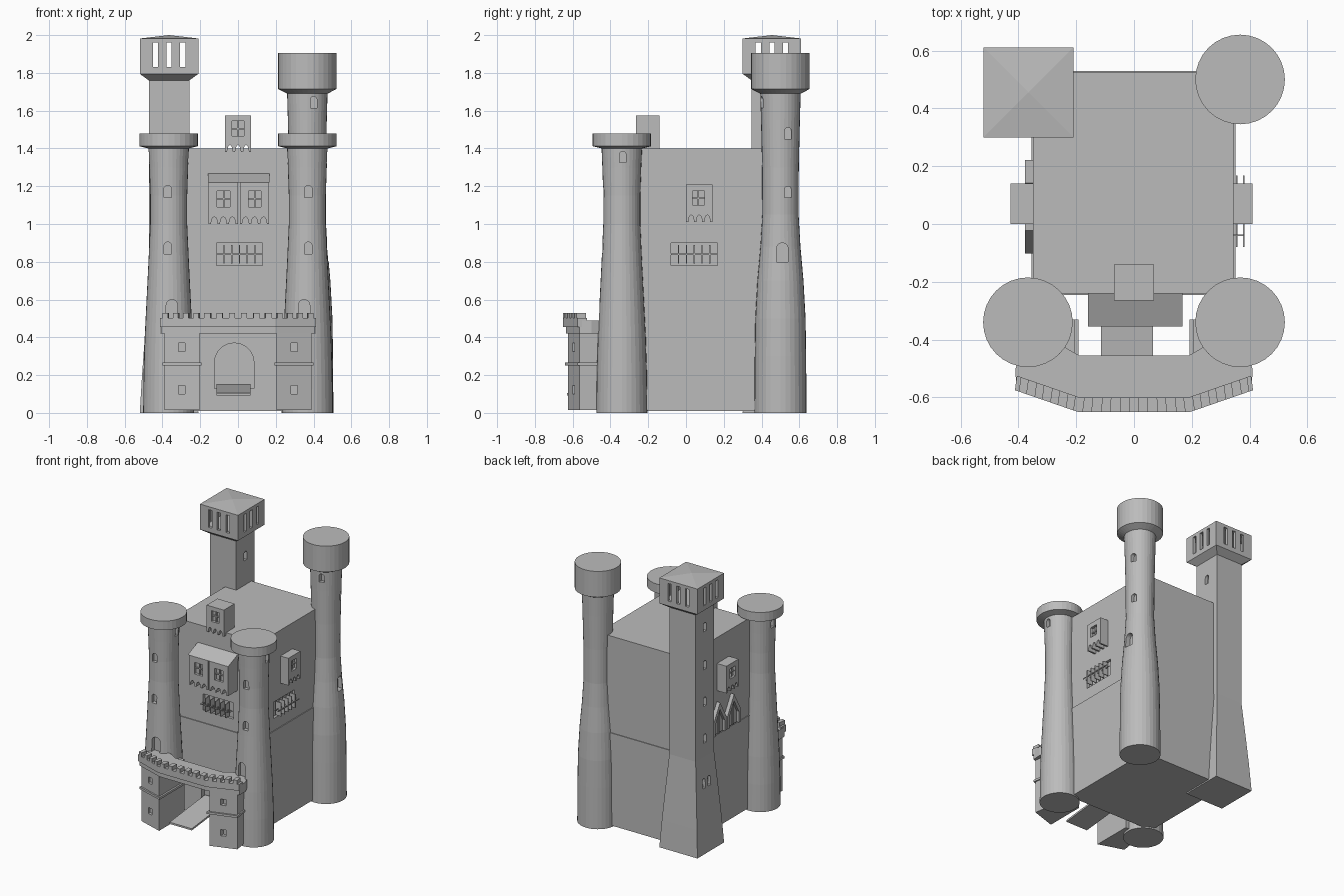
import bpy, bmesh, math
from mathutils import Vector

if "Cube" in bpy.data.objects:
    bpy.data.objects.remove(bpy.data.objects["Cube"])

stone = bpy.data.materials.new("grey_stone")
stone.use_nodes = True
GREY = (0.5, 0.5, 0.5, 1)
stone.diffuse_color = GREY
stone.node_tree.nodes["Principled BSDF"].inputs["Base Color"].default_value = GREY


def finish(name, bm):
    bmesh.ops.recalc_face_normals(bm, faces=bm.faces)
    me = bpy.data.meshes.new(name)
    bm.to_mesh(me)
    bm.free()
    me.materials.append(stone)
    ob = bpy.data.objects.new(name, me)
    bpy.context.collection.objects.link(ob)
    return ob


def prism(name, pts, lo, hi, axis="z"):
    """Extrude a 2D outline from lo to hi along an axis."""
    place = {"x": lambda u, v, d: (d, u, v),
             "y": lambda u, v, d: (u, d, v),
             "z": lambda u, v, d: (u, v, d)}[axis]
    bm = bmesh.new()
    ends = [[bm.verts.new(place(u, v, d)) for u, v in pts] for d in (lo, hi)]
    for ring in ends:
        bm.faces.new(ring)
    n = len(pts)
    for i in range(n):
        j = (i + 1) % n
        bm.faces.new((ends[0][i], ends[0][j], ends[1][j], ends[1][i]))
    return finish(name, bm)


def rect(u0, u1, v0, v1):
    return [(u0, v0), (u1, v0), (u1, v1), (u0, v1)]


def arch(c, w, v0, v1):
    r = w / 2
    top = [(c + r * math.cos(a), v1 - r + r * math.sin(a))
           for a in (math.pi * k / 10 for k in range(11))]
    return [(c - r, v0), (c + r, v0)] + top


def lathe(name, cx, cy, profile, n, turn=0.0):
    bm = bmesh.new()
    rings = [[bm.verts.new((cx + r * math.cos(turn + math.tau * k / n),
                            cy + r * math.sin(turn + math.tau * k / n), z))
              for k in range(n)] for r, z in profile]
    for a, b in zip(rings, rings[1:]):
        for k in range(n):
            j = (k + 1) % n
            bm.faces.new((a[k], a[j], b[j], b[k]))
    bm.faces.new(rings[0])
    bm.faces.new(rings[-1])
    return finish(name, bm)


def cut(target, pts, lo, hi, axis):
    """Carve a prism out of the target and discard the cutter."""
    tool = prism("cutter", pts, lo, hi, axis)
    tool.hide_render = True
    mod = target.modifiers.new("cut", "BOOLEAN")
    mod.operation, mod.object, mod.solver = "DIFFERENCE", tool, "EXACT"
    bpy.context.view_layer.objects.active = target
    bpy.ops.object.modifier_apply(modifier=mod.name)
    bpy.data.objects.remove(tool)


# Main keep: slightly wider lower wall, plain upper wall
lower = prism("lower_wall", rect(-0.355, 0.351, -0.246, 0.53), 0.01, 0.69)
upper = prism("upper_wall", rect(-0.35, 0.345, -0.24, 0.525), 0.69, 1.4)
cut(lower, arch(-0.02, 0.21, 0.13, 0.37), -0.3, -0.21, "y")

# Drawbridge sloping down from the door
prism("drawbridge", [(-0.22, 0.15), (-0.63, 0.105), (-0.63, 0.092), (-0.22, 0.135)],
      -0.115, 0.065, "x")

# Round towers
shaft = [(0.135, 0), (0.133, 0.2), (0.127, 0.4), (0.117, 0.6), (0.107, 0.8),
         (0.098, 1.0), (0.098, 1.15), (0.103, 1.3), (0.107, 1.4)]
for s, side in ((1, "left"), (-1, "right")):
    cx, cy = 0.367 * s, -0.34
    tower = lathe("front_tower_" + side, cx, cy,
                  shaft + [(0.155, 1.412), (0.155, 1.478)], 32)
    for z in (0.84, 1.14):
        cut(tower, arch(0.372 * s, 0.04, z, z + 0.065), cy - 0.2, cy - 0.075, "y")
    cut(tower, arch(0.35 * s, 0.06, 0.49, 0.6), cy - 0.2, cy - 0.09, "y")
    for d in (1, -1):
        lo, hi = sorted((cx + 0.08 * d, cx + 0.13 * d))
        cut(tower, arch(-0.335, 0.035, 1.325, 1.385), lo, hi, "x")

back = [(0.138, 0), (0.136, 0.3), (0.133, 0.5), (0.122, 0.7), (0.106, 0.88),
        (0.096, 1.05), (0.097, 1.3), (0.103, 1.55), (0.107, 1.69),
        (0.155, 1.715), (0.155, 1.905)]
tower = lathe("back_tower_left", 0.367, 0.5, back, 32)
for y, w, z0, z1 in ((0.54, 0.035, 1.45, 1.51), (0.54, 0.035, 1.14, 1.2),
                     (0.51, 0.06, 0.8, 0.9)):
    cut(tower, arch(y, w, z0, z1), 0.437, 0.56, "x")
cut(tower, arch(0.4, 0.035, 1.615, 1.675), 0.35, 0.425, "y")

# Square tower with a hollow belfry
q = math.sqrt(2)
square = [(0.155, 0), (0.143, 0.2), (0.127, 0.42), (0.107, 0.68), (0.107, 1.76),
          (0.155, 1.795), (0.155, 1.982), (0.001, 2.0)]
sx, sy = -0.365, 0.455
tower = lathe("square_tower", sx, sy, [(r * q, z) for r, z in square], 4, math.pi / 4)
for z in (0.78, 1.05, 1.32, 1.6):
    cut(tower, arch(sy, 0.035, z, z + 0.065), sx - 0.2, sx - 0.085, "x")
for y in (sy - 0.03, sy + 0.03):
    cut(tower, arch(y, 0.03, 0.46, 0.53), sx - 0.2, sx - 0.1, "x")
cut(tower, arch(sy, 0.035, 1.58, 1.645), sx + 0.085, sx + 0.2, "x")
cut(tower, rect(sx - 0.135, sx + 0.135, sy - 0.135, sy + 0.135), 1.82, 1.965, "z")
for off in (-0.072, 0, 0.072):
    cut(tower, rect(sx + off - 0.014, sx + off + 0.014, 1.83, 1.96), 0.2, 0.7, "y")
    cut(tower, rect(sy + off - 0.014, sy + off + 0.014, 1.83, 1.96), -0.6, -0.1, "x")


# Oriel windows with scalloped undersides
def oriel(name, axis, u0, u1, z0, z1, wall, face, arches, win):
    pts = [(u0, z1), (u0, z0)]
    foot = 0.012
    gap = (u1 - u0 - foot * (arches + 1)) / arches
    for i in range(arches):
        c = u0 + foot + gap / 2 + i * (gap + foot)
        pts += [(c - gap / 2 * math.cos(a), z0 + 0.038 * math.sin(a))
                for a in (math.pi * k / 6 for k in range(7))]
    pts += [(u1, z0), (u1, z1)]
    lo, hi = sorted((wall, face))
    ob = prism(name, pts, lo, hi, axis)
    d = 1 if face > wall else -1
    a, b, c, e = win
    cut(ob, rect(*win), *sorted((face - 0.02 * d, face + 0.02 * d)), axis)
    m, h, t = (a + b) / 2, (c + e) / 2, 0.004
    depth = sorted((face - 0.02 * d, face - 0.01 * d))
    prism(name + "_mullion", rect(m - t, m + t, c, e), *depth, axis)
    prism(name + "_transom", rect(a, b, h - t, h + t), *depth, axis)


oriel("top_oriel", "y", -0.07, 0.07, 1.38, 1.575, -0.14, -0.265, 3,
      (-0.032, 0.032, 1.465, 1.545))
oriel("front_oriel_right", "y", -0.155, 0.0, 1.0, 1.22, -0.23, -0.35, 3,
      (-0.11, -0.042, 1.09, 1.175))
oriel("front_oriel_left", "y", 0.01, 0.165, 1.0, 1.22, -0.23, -0.35, 3,
      (0.055, 0.123, 1.09, 1.175))
prism("front_oriel_roof", [(-0.355, 1.22), (-0.23, 1.22), (-0.23, 1.272)],
      -0.16, 0.168, "x")
oriel("side_oriel_left", "x", 0.0, 0.14, 1.01, 1.21, 0.33, 0.41, 3,
      (0.035, 0.097, 1.1, 1.175))
oriel("side_oriel_right", "x", 0.0, 0.14, 1.01, 1.21, -0.33, -0.428, 3,
      (0.035, 0.097, 1.1, 1.175))


# Barred windows
def grille(name, axis, u0, u1, face, d):
    z0, z1 = 0.78, 0.9
    cut(upper, rect(u0, u1, z0, z1), *sorted((face - 0.02 * d, face + 0.02 * d)), axis)
    for i in range(1, 6):
        u = u0 + (u1 - u0) * i / 6
        prism(name + "_bar", rect(u - 0.003, u + 0.003, z0 + 0.01, z1 - 0.01),
              *sorted((face - 0.01 * d, face + 0.035 * d)), axis)
    for off in (0.008, 0.032):
        prism(name + "_rail", rect(u0, u1, 0.837, 0.843),
              *sorted((face + off * d, face + (off + 0.005) * d)), axis)


grille("front_grille", "y", -0.115, 0.13, -0.24, -1)
grille("side_grille", "x", -0.08, 0.167, 0.345, 1)

# Pointed window surrounds on the right wall
for y in (-0.022, 0.142):
    hood = prism("pointed_window", [(y - 0.08, 0.7), (y + 0.08, 0.7), (y + 0.08, 0.79),
                                    (y, 0.93), (y - 0.08, 0.79)], -0.377, -0.34, "x")
    cut(hood, [(y - 0.055, 0.69), (y + 0.055, 0.69), (y + 0.055, 0.78),
               (y, 0.88), (y - 0.055, 0.78)], -0.4, -0.358, "x")
    prism("pointed_window_mullion", rect(y - 0.005, y + 0.005, 0.7, 0.88),
          -0.368, -0.35, "x")

# Gatehouse piers with a string course and small windows
for s, side in ((1, "left"), (-1, "right")):
    pier = prism("gate_pier_" + side,
                 [(0.205 * s, -0.625), (0.39 * s, -0.565), (0.37 * s, -0.44),
                  (0.3 * s, -0.33), (0.205 * s, -0.33)], 0.015, 0.43)
    for z in (0.1, 0.325):
        cut(pier, rect(0.298 * s - 0.018, 0.298 * s + 0.018, z, z + 0.045),
            -0.7, -0.57, "y")
    prism("pier_band_" + side,
          [(0.192 * s, -0.64), (0.4 * s, -0.575), (0.38 * s, -0.44),
           (0.3 * s, -0.33), (0.192 * s, -0.33)], 0.252, 0.268)

# Gatehouse walkway
half = [(0.19, -0.455), (0.25, -0.42), (0.37, -0.4), (0.41, -0.5),
        (0.408, -0.565), (0.195, -0.635)]
prism("gate_walkway", half + [(-x, y) for x, y in reversed(half)], 0.42, 0.49)

# Parapet and battlements
outer = [Vector(p) for p in ((-0.412, -0.575), (-0.195, -0.65),
                             (0.195, -0.65), (0.412, -0.575))]
inner = [Vector(p) for p in ((-0.405, -0.525), (-0.188, -0.6),
                             (0.188, -0.6), (0.405, -0.525))]
prism("parapet", outer + inner[::-1], 0.455, 0.502)
for i, count in enumerate((4, 6, 4)):
    for k in range(count):
        t0, t1 = (k + 0.25) / count, (k + 0.75) / count
        prism("merlon", [outer[i].lerp(outer[i + 1], t0), outer[i].lerp(outer[i + 1], t1),
                         inner[i].lerp(inner[i + 1], t1), inner[i].lerp(inner[i + 1], t0)],
              0.5, 0.53)
